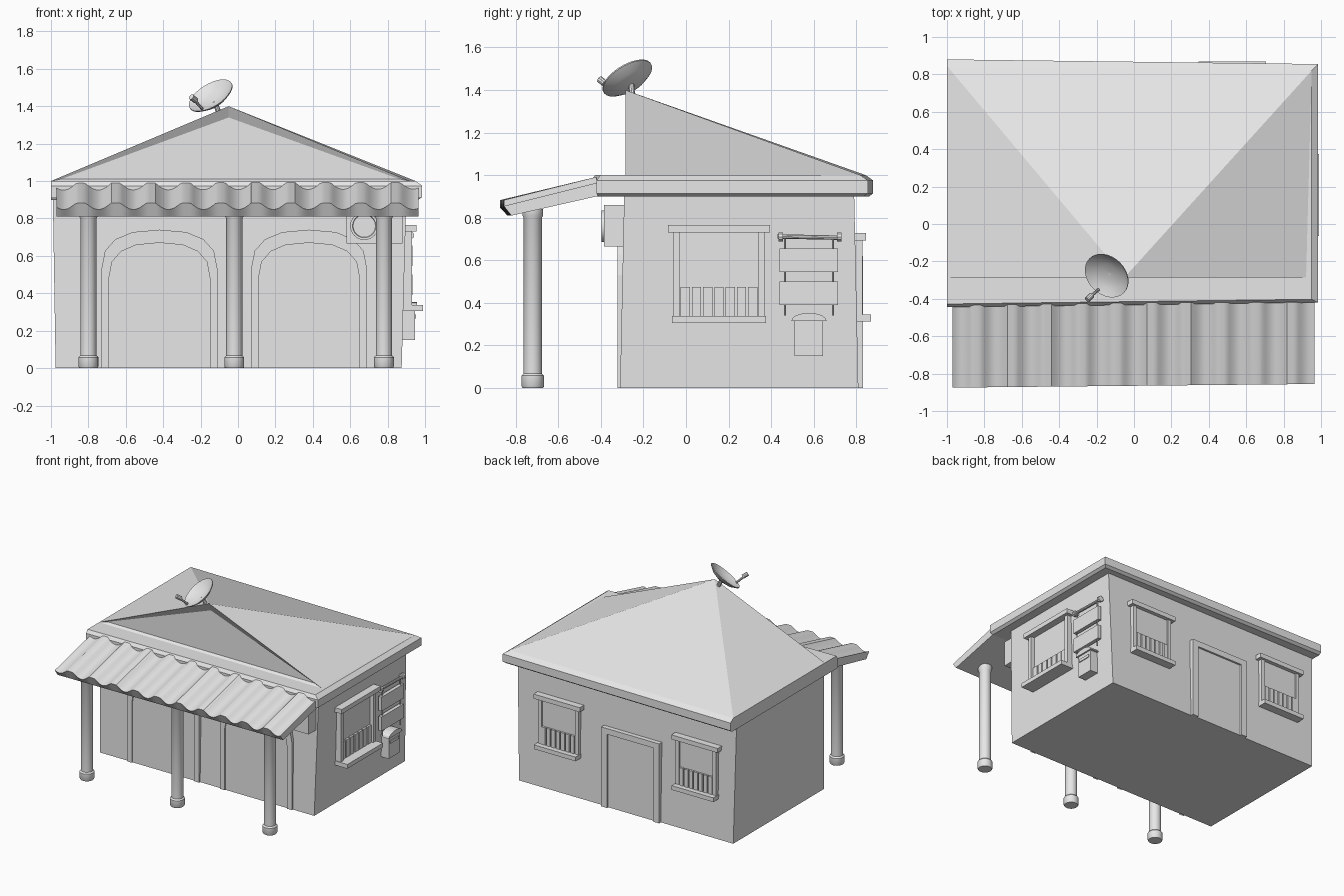
import bpy, bmesh, math
from mathutils import Vector

old = bpy.data.objects.get("Cube")
if old:
    bpy.data.objects.remove(old, do_unlink=True)

grey = bpy.data.materials.new("plain_grey")
grey.use_nodes = True
grey.diffuse_color = (0.8, 0.8, 0.8, 1)
grey.node_tree.nodes["Principled BSDF"].inputs["Base Color"].default_value = grey.diffuse_color


def make(name, bm, smooth=False):
    bmesh.ops.recalc_face_normals(bm, faces=bm.faces)
    me = bpy.data.meshes.new(name)
    bm.to_mesh(me)
    bm.free()
    me.materials.append(grey)
    ob = bpy.data.objects.new(name, me)
    bpy.context.collection.objects.link(ob)
    if smooth:
        bpy.ops.object.select_all(action='DESELECT')
        ob.select_set(True)
        bpy.context.view_layer.objects.active = ob
        bpy.ops.object.shade_smooth_by_angle(angle=math.radians(35))
    return ob


def loft(name, rings, caps=True, closed=True, smooth=False):
    """Skin a list of equal-length point rings."""
    bm = bmesh.new()
    vs = [[bm.verts.new(p) for p in r] for r in rings]
    n = len(vs[0])
    for a, b in zip(vs, vs[1:]):
        for i in range(n if closed else n - 1):
            j = (i + 1) % n
            bm.faces.new((a[i], a[j], b[j], b[i]))
    if caps:
        bm.faces.new(vs[0])
        bm.faces.new(vs[-1])
    return make(name, bm, smooth)


def box(name, x, y, z):
    rect = [(x[0], y[0]), (x[1], y[0]), (x[1], y[1]), (x[0], y[1])]
    return loft(name, [[(a, b, h) for a, b in rect] for h in z])


def lathe(name, profile, origin, axis=(0, 0, 1), sides=24, caps=True):
    """Revolve (radius, height) pairs about an axis."""
    q = Vector(axis).to_track_quat('Z', 'Y')
    turn = [2 * math.pi * i / sides for i in range(sides)]
    rings = [[Vector(origin) + q @ Vector((r * math.cos(t), r * math.sin(t), h))
              for t in turn] for r, h in profile]
    return loft(name, rings, caps, smooth=True)


def rod(name, a, b, r):
    d = Vector(b) - Vector(a)
    return lathe(name, [(r, 0), (r, d.length)], a, d, 10)


# Walls, slightly wider at the eaves
loft("walls", [[(-.975, -.31, 0), (.875, -.31, 0), (.875, .81, 0), (-.975, .81, 0)],
               [(-.99, -.29, .92), (.9, -.29, .92), (.9, .79, .92), (-.99, .79, .92)]])


# Eaves slab with a bevelled rim
def rim(inset, z):
    e = inset
    return [(-1, -.445 + e / 2, z), (.985 - e, -.42 + e / 2, z),
            (.985 - e, .855 - e, z), (-1, .88 - e, z)]


loft("eaves_slab", [rim(.02, .9), rim(0, .915), rim(0, .975), rim(.035, 1)])

# Hipped roof with an upright front gable and a recessed panel
bm = bmesh.new()
base = [bm.verts.new(p) for p in
        [(-1, -.285, 1), (.92, -.285, 1), (.95, .82, 1), (-1, .845, 1)]]
apex = bm.verts.new((-.05, -.285, 1.4))
sides = [bm.faces.new((base[i], base[(i + 1) % 4], apex)) for i in range(4)]
bm.faces.new(base[::-1])
bmesh.ops.recalc_face_normals(bm, faces=bm.faces)
bmesh.ops.inset_region(bm, faces=[sides[0]], thickness=.06, depth=0)
bmesh.ops.translate(bm, verts=sides[0].verts, vec=(0, .02, 0))
make("roof", bm)

# Corrugated porch awning: narrow ridges with round troughs between
rings = []
steps, period = 132, .187
for i in range(steps + 1):
    x = -.97 + 1.935 * i / steps
    u = ((x + .84) / period + .5) % 1 - .5
    w = .035 * (1 if abs(u) < .13 else 1 - math.sin(math.pi * (abs(u) - .13) / .74))
    skew = .01 * x
    rings.append([(x, -.42, .957 + w), (x, -.865 + skew, .848 + w),
                  (x, -.83 + skew, .81), (x, -.4, .905)])
loft("awning", rings, smooth=True)

# Porch columns
for i, x in enumerate((-.8, -.02, .78)):
    lathe(f"column_{i}", [(.048, 0), (.053, .008), (.053, .058), (.043, .068),
                          (.043, .8), (.049, .81), (.049, .84)], (x, -.72, 0))


# Arched doors on the front
def arch(cx, half, spring, top, y):
    pts = [(cx - half, y, 0)]
    for k in range(9):
        t = math.pi * (1 - k / 8)
        c, s = math.cos(t), math.sin(t)
        pts.append((cx + half * math.copysign(abs(c) ** .8, c), y,
                    spring + (top - spring) * s ** .8))
    return pts + [(cx + half, y, 0)]


for side, cx in (("right", -.42), ("left", .38)):
    loft(side + "_arch_frame",
         [arch(cx, .31, .53, .74, -.28), arch(cx, .31, .53, .74, -.322),
          arch(cx, .27, .48, .67, -.322), arch(cx, .27, .48, .67, -.28)],
         caps=False, closed=False)
    loft(side + "_arch_door", [arch(cx, .275, .48, .675, y) for y in (-.28, -.313)])

# Air conditioner beside the porch
box("air_conditioner", (.58, .88), (-.385, -.28), (.665, .86))
lathe("fan_ring", [(.075, 0), (.075, .012), (.063, .012), (.06, .004)],
      (.675, -.385, .76), (0, -1, 0))


# Windows: u runs along the wall, d stands out from it
def wall_box(name, wall, u, d, z):
    if wall == "side":
        return box(name, (.875 + d[0], .875 + d[1]), u, z)
    return box(name, u, (.79 + d[0], .79 + d[1]), z)


def window(name, wall, c, half, sill, top, deep):
    wall_box(name + "_lintel", wall, (c - half, c + half), (0, deep * .7), (top - .035, top))
    wall_box(name + "_sill", wall, (c - half + .02, c + half - .02), (0, deep), (sill, sill + .033))
    f = half - .025
    for s in (-1, 1):
        edge = sorted((c + s * f, c + s * (f - .03)))
        wall_box(f"{name}_jamb_{s}", wall, edge, (0, deep * .48), (sill + .033, top - .035))
    wall_box(name + "_pane", wall, (c - f, c + f), (0, .026), (sill, top - .03))
    n, width = 7, 2 * (f - .03)
    for i in range(n):
        a = c - width / 2 + width * i / n
        wall_box(f"{name}_slat_{i}", wall, (a + .005, a + width / n - .005),
                 (0, .042), (sill + .033, sill + .17))


window("side_window", "side", .155, .24, .305, .765, .115)
window("back_left_window", "back", .525, .2, .313, .728, .08)
window("back_right_window", "back", -.665, .2, .313, .728, .08)

# Back door
for s, u in (("left", (.1, .15)), ("right", (-.35, -.3))):
    wall_box("back_door_" + s + "_jamb", "back", u, (0, .042), (0, .575))
wall_box("back_door_head", "back", (-.35, .15), (0, .042), (.575, .62))
wall_box("back_door_panel", "back", (-.3, .1), (0, .027), (0, .575))

# Hanging sign boards on the side wall
rod("sign_bar", (.92, .43, .712), (.92, .73, .706), .011)
for i, y in enumerate((.445, .72)):
    rod(f"sign_knob_{i}", (.92, y - .01, .71), (.92, y + .01, .71), .022)
    rod(f"sign_bracket_{i}", (.87, y, .71), (.92, y, .71), .01)
for i, y in enumerate((.465, .69)):
    rod(f"sign_rope_{i}", (.92, y, .34), (.92, y, .71), .005)
for i, z in enumerate(((.545, .655), (.39, .5))):
    wall_box(f"sign_board_{i}", "side", (.44, .715), (.03, .058), z)

# Letter box with an arched lid
wall_box("letter_box", "side", (.51, .645), (0, .07), (.15, .315))
lid = [(.578 + .083 * math.cos(math.pi * k / 8), .315 + .038 * math.sin(math.pi * k / 8))
       for k in range(9)]
loft("letter_box_lid", [[(x, y, z) for y, z in lid] for x in (.87, .957)])
wall_box("letter_slot", "side", (.525, .63), (.07, .076), (.265, .287))

# Satellite dish on the roof peak
aim = Vector((-.46, -.46, .756)).normalized()
hub = Vector((-.145, -.275, 1.455)) - aim * .015
lathe("dish", [(.005, -.028), (.05, -.024), (.09, -.012), (.13, .014),
               (.13, .02), (.09, -.004), (.05, -.016), (.005, -.02)], hub, aim, 32)
rod("dish_mount", (-.09, -.25, 1.34), hub - aim * .024, .014)
rod("dish_arm", (-.19, -.35, 1.385), (-.235, -.39, 1.435), .008)
rod("dish_receiver", (-.225, -.38, 1.43), (-.25, -.405, 1.45), .016)
